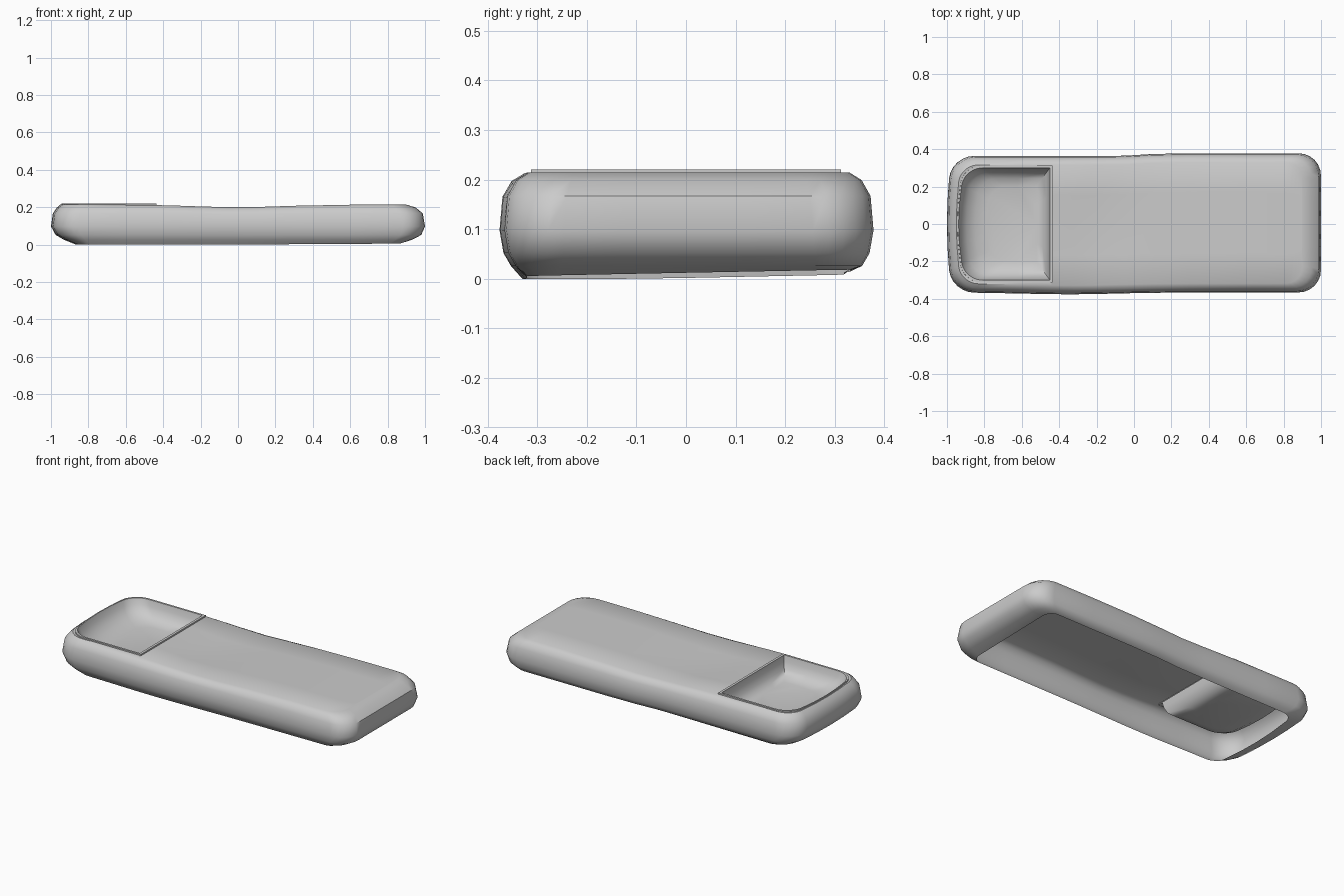
import bpy, bmesh, math

if "Cube" in bpy.data.objects:
    bpy.data.objects.remove(bpy.data.objects["Cube"])

SPLIT = -0.44                       # straight edge of the tray
MIDS = (0.5, 0.0, -0.5)


def left_part(xa, h, r, bow, split=SPLIT):
    """Upper side -> round the left end -> lower side, as (x, y)."""
    pts = [(split, h), (-0.62, h)]
    arc = [math.radians(90 + 15 * i) for i in range(7)]
    pts += [(xa + r + r * math.cos(a), h - r + r * math.sin(a)) for a in arc]
    pts += [(xa, (h - r) * t) for t in MIDS]
    pts += [(xa + r + r * math.cos(a), -(h - r) + r * math.sin(a))
            for a in (math.radians(180 + 15 * i) for i in range(7))]
    pts += [(-0.62, -h), (split, -h)]
    return [(x + (bow * (y / h) ** 2 if x < -0.62 else 0), y) for x, y in pts]


def right_lower(xb, h, r):
    pts = [(x, -h) for x in (-0.32, -0.2, -0.05, 0.1, 0.3, 0.6)]
    return pts + [(xb - r + r * math.cos(a), -(h - r) + r * math.sin(a))
                  for a in (math.radians(-90 + 15 * i) for i in range(7))]


def side_wave(x, y):
    """Slight bulges along the two long sides."""
    if y > 0:
        s = min(max((x + 0.1) / 0.3, 0), 1)
        return y + (0.014 * s * s * (3 - 2 * s) - 0.002) * min(y / 0.3, 1)
    return y - 0.01 * math.exp(-((x + 0.35) / 0.35) ** 2) * min(-y / 0.3, 1)


def top_shift(x):
    """Top runs high at the tray, low in the middle, high at the far end."""
    return 0.010 - 0.014 * math.exp(-(x / 0.33) ** 2)


def finish(bm, name, up_test):
    bmesh.ops.remove_doubles(bm, verts=bm.verts, dist=0.0005)
    bmesh.ops.recalc_face_normals(bm, faces=bm.faces)
    bm.normal_update()
    best = max(bm.faces, key=up_test)
    if best.normal.z < 0:
        bmesh.ops.reverse_faces(bm, faces=bm.faces)
    me = bpy.data.meshes.new(name)
    bm.to_mesh(me)
    bm.free()
    ob = bpy.data.objects.new(name, me)
    bpy.context.collection.objects.link(ob)
    bpy.context.view_layer.objects.active = ob
    ob.select_set(True)
    bpy.ops.object.shade_smooth_by_angle(angle=math.radians(40))
    ob.select_set(False)
    return ob


def bridge(bm, a, b, closed=True):
    n = len(a)
    for i in range(n if closed else n - 1):
        j = (i + 1) % n
        bm.faces.new((a[i], a[j], b[j], b[i]))


# body shell, open underneath: (left x, right x, half width, corner r, z, top weight)
levels = [(-0.87, 0.87, 0.320, 0.06, 0.008, 0),
          (-0.93, 0.93, 0.343, 0.09, 0.026, 0),
          (-0.975, 0.98, 0.358, 0.11, 0.052, 0),
          (-1.0, 1.0, 0.366, 0.12, 0.098, 0),
          (-0.99, 0.988, 0.360, 0.12, 0.165, 0.2),
          (-0.968, 0.95, 0.342, 0.11, 0.192, 0.7),
          (-0.95, 0.90, 0.318, 0.09, 0.204, 1)]
bm = bmesh.new()
rings = []
for k, (xa, xb, h, r, z, w) in enumerate(levels):
    lo = right_lower(xb, h, r)
    outline = left_part(xa, h, r, 0.025) + lo
    outline += [(xb, -(h - r) * t) for t in MIDS]
    outline += [(x, -y) for x, y in reversed(lo)]
    ring = []
    for x, y in outline:
        zz = z + w * top_shift(x)
        if k == 0:                  # underside edge tilts a little
            zz = 0.007 + 0.02 * y + 0.006 * x
            zz = max(zz, 0.0)
        ring.append(bm.verts.new((x, side_wave(x, y), zz)))
    rings.append(ring)
for a, b in zip(rings, rings[1:]):
    bridge(bm, a, b)

# top panel of the body, from the tray to the far end
top = rings[-1]
nl = len(left_part(-1, 0.3, 0.1, 0))
nr = len(right_lower(1, 0.3, 0.1))
low = [top[nl - 1]] + top[nl:nl + nr]
upp = [top[0]] + top[:-nr - 1:-1]
rows = []
for a, b in zip(low, upp):
    row = [a]
    for t in MIDS:
        f = (1 - t) / 2
        p = a.co.lerp(b.co, f)
        p.z -= 0.014 * (1 - t * t) * math.exp(-((p.x + 0.18) / 0.15) ** 2)
        row.append(bm.verts.new(p))
    rows.append(row + [b])
ends = top[nl + nr:nl + nr + 3]
for v, e in zip(rows[-1][1:4], ends):
    v.co = e.co
for a, b in zip(rows, rows[1:]):
    bridge(bm, a, b, closed=False)

# narrow shoulder between the body edge and the tray rim
shoulder = [bm.verts.new((x, y, 0.212)) for x, y in left_part(-0.945, 0.31, 0.09, 0.035)]
bridge(bm, top[:nl], shoulder, closed=False)
finish(bm, "body_shell", lambda f: f.calc_center_median().z + f.normal.z ** 2)

# dished tray: (left x, right x, half width, corner r, z)
dish = [(-0.945, -0.435, 0.312, 0.09, 0.205),
        (-0.944, -0.435, 0.312, 0.09, 0.220),
        (-0.938, -0.450, 0.300, 0.09, 0.220),
        (-0.925, -0.455, 0.292, 0.09, 0.185),
        (-0.895, -0.468, 0.275, 0.09, 0.150),
        (-0.850, -0.490, 0.245, 0.08, 0.125),
        (-0.790, -0.520, 0.200, 0.07, 0.113)]
bm = bmesh.new()
prev = None
for xa, xb, h, r, z in dish:
    pts = left_part(xa, h, r, 0.035, xb) + [(xb, -h * t) for t in MIDS]
    ring = [bm.verts.new((x, y, z)) for x, y in pts]
    if prev:
        bridge(bm, prev, ring)
    prev = ring
bm.faces.new(prev)
finish(bm, "tray", lambda f: f.calc_area())
